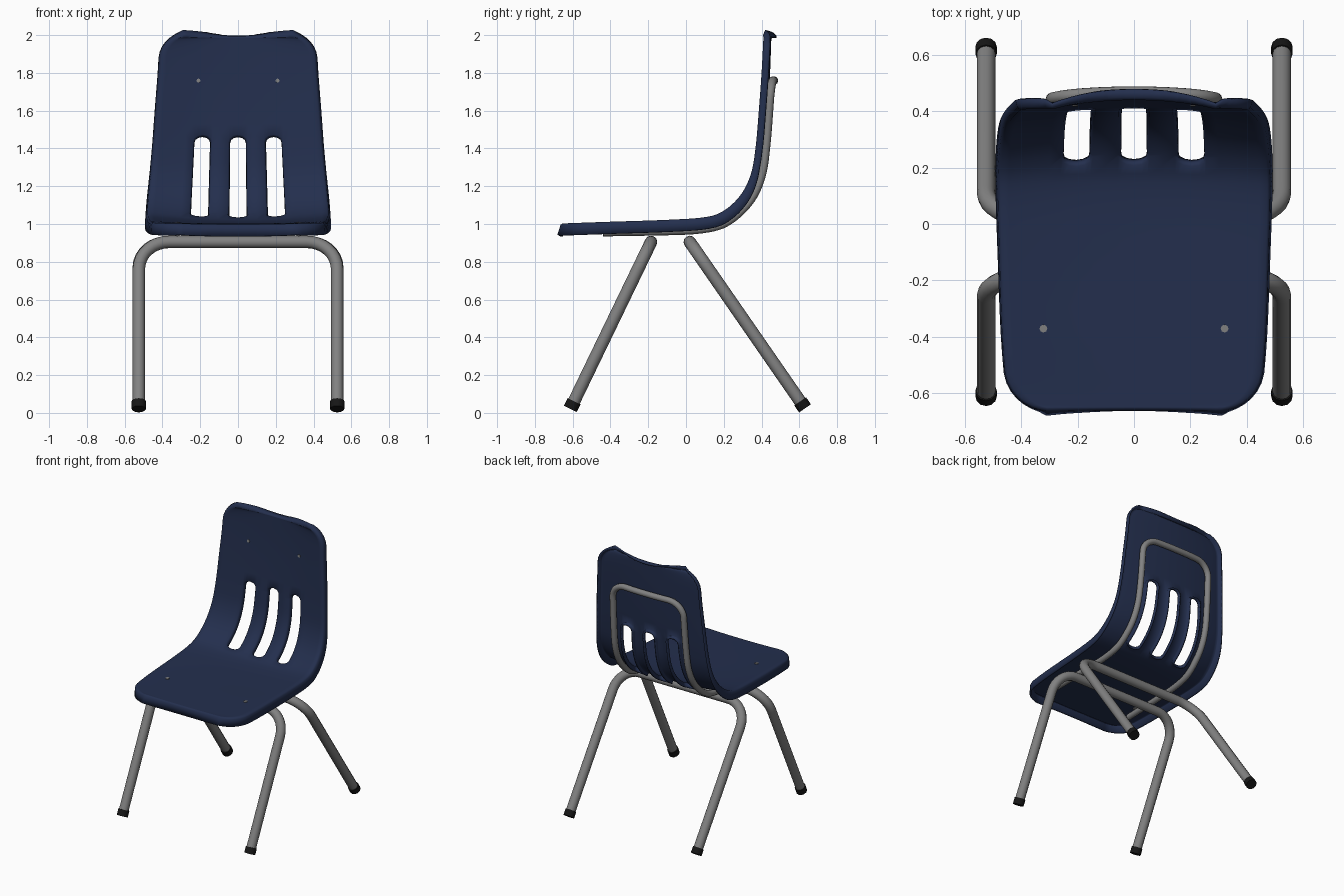
import bpy, bmesh, math
from mathutils import Vector

cube = bpy.data.objects.get("Cube")
if cube:
    bpy.data.objects.remove(cube, do_unlink=True)


def material(name, rgb, rough):
    m = bpy.data.materials.new(name)
    m.use_nodes = True
    m.diffuse_color = (*rgb, 1)
    bsdf = m.node_tree.nodes["Principled BSDF"]
    bsdf.inputs["Base Color"].default_value = (*rgb, 1)
    bsdf.inputs["Roughness"].default_value = rough
    return m


navy = material("navy plastic", (0.017, 0.028, 0.075), 0.5)
steel = material("grey steel", (0.22, 0.22, 0.22), 0.5)
rubber = material("black rubber", (0.008, 0.008, 0.008), 0.7)


def add_object(name, mesh, mat):
    ob = bpy.data.objects.new(name, mesh)
    bpy.context.collection.objects.link(ob)
    mesh.materials.clear()
    mesh.materials.append(mat)
    bpy.ops.object.select_all(action='DESELECT')
    ob.select_set(True)
    bpy.context.view_layer.objects.active = ob
    bpy.ops.object.shade_smooth_by_angle(angle=math.radians(50))
    return ob


def tube(name, pts, radius, mat, res=4):
    cu = bpy.data.curves.new(name, 'CURVE')
    cu.dimensions = '3D'
    cu.bevel_depth = radius
    cu.bevel_resolution = res
    cu.use_fill_caps = True
    sp = cu.splines.new('POLY')
    sp.points.add(len(pts) - 1)
    for p, co in zip(sp.points, pts):
        p.co = (*co, 1)
    tmp = bpy.data.objects.new(name + " path", cu)
    bpy.context.collection.objects.link(tmp)
    bpy.context.view_layer.update()
    mesh = bpy.data.meshes.new_from_object(
        tmp.evaluated_get(bpy.context.evaluated_depsgraph_get()))
    bpy.data.objects.remove(tmp, do_unlink=True)
    return add_object(name, mesh, mat)


# Shell stations from seat front to back top: y, z, half width, dish depth
STATIONS = [Vector(v) for v in (
    (-0.653, 1.003, 0.45, 0.005), (-0.40, 1.012, 0.47, 0.01),
    (-0.10, 1.022, 0.48, 0.018), (0.10, 1.036, 0.485, 0.025),
    (0.20, 1.07, 0.483, 0.035), (0.29, 1.155, 0.475, 0.04),
    (0.345, 1.27, 0.463, 0.038), (0.37, 1.42, 0.449, 0.035),
    (0.387, 1.62, 0.434, 0.035), (0.40, 1.80, 0.42, 0.033),
    (0.41, 1.988, 0.41, 0.03))]
LAST = len(STATIONS) - 1
FRONT_R, TOP_R = 0.13, 0.11


def station(s):
    i = min(max(int(s), 0), LAST - 1)
    t = s - i
    b, c = STATIONS[i], STATIONS[i + 1]
    a = STATIONS[i - 1] if i else 2 * b - c
    d = STATIONS[i + 2] if i + 2 <= LAST else 2 * c - b
    return 0.5 * (2 * b + (c - a) * t + (2 * a - 5 * b + 4 * c - d) * t**2
                  + (3 * b - a - 3 * c + d) * t**3)


def profile_normal(s):
    t = station(min(s + 0.02, LAST)) - station(max(s - 0.02, 0))
    return Vector((0, -t.y, t.x)).normalized()


def shell_point(u, s):
    y, z, w, dish = station(s)
    w -= 0.012
    # round the two front and two top corners
    for dist, r in ((y - STATIONS[0].x, FRONT_R), (STATIONS[LAST].y - z, TOP_R)):
        if dist < r:
            k = min((r - dist) / r, 1)
            w -= r * (1 - math.sqrt(1 - k * k))
    return Vector((u * w, y, z)) - profile_normal(s) * dish * (1 - u * u)


def spread(a, b, n):
    return [a + (b - a) * i / n for i in range(n)]


# Seat and back shell: a bent sheet with three slots and a turned-down rim
SLOT_LOW, SLOT_HIGH, SLOT_HALF = 3.9, 7.3, 0.12
SLOTS = (-0.43, 0, 0.43)
ACROSS = (-1, -0.85, -0.5, 0, 0.5, 0.85, 1)
cols = [c + SLOT_HALF * t for c in SLOTS for t in ACROSS]
cols += [side * u for side in (-1, 1) for u in (0.215, 0.64, 0.75, 0.86, 0.94, 1)]
cols.sort()
rows = [0.5 * (k / 7)**2 for k in range(7)] + spread(0.5, SLOT_LOW, 12)
rows += [SLOT_LOW] + spread(4.25, 7.05, 16) + [7.05] + spread(SLOT_HIGH, 9.42, 8)
rows += [LAST - 0.58 * (k / 7)**2 for k in range(7, -1, -1)]


def in_slot(u):
    return next((c for c in SLOTS if abs(u - c) < SLOT_HALF + 1e-4), None)


def rounded_row(u, s):
    c = in_slot(u)
    if c is None or s not in (SLOT_LOW, SLOT_HIGH):
        return s
    drop = 1 - math.sqrt(max(0, 1 - ((u - c) / SLOT_HALF)**2))
    return s + 0.3 * drop if s == SLOT_LOW else s - 0.2 * drop


bm = bmesh.new()
grid = [[bm.verts.new(shell_point(u, rounded_row(u, s))) for u in cols] for s in rows]
for j in range(len(rows) - 1):
    for i in range(len(cols) - 1):
        mid_u = (cols[i] + cols[i + 1]) / 2
        mid_s = (rows[j] + rows[j + 1]) / 2
        if in_slot(mid_u) is None or not SLOT_LOW < mid_s < SLOT_HIGH:
            bm.faces.new((grid[j][i], grid[j][i + 1], grid[j + 1][i + 1], grid[j + 1][i]))
bmesh.ops.delete(bm, geom=[v for v in bm.verts if not v.link_faces], context='VERTS')
bm.normal_update()

border = [e.link_loops[0] for e in bm.edges if e.is_boundary]
pairs = [(l.vert, l.link_loop_next.vert) for l in border]
outward = {}
for a, b in pairs:
    for v in (a, b):
        out = (b.co - a.co).normalized().cross(v.normal)
        outward[v] = outward.get(v, Vector()) + out
outer = {v for k in (0, -1) for v in grid[k]} | {r[k] for r in grid for k in (0, -1)}


def rim_depth(v):
    if v not in outer:
        return 0.03
    k = min(max((v.co.z - 1.05) / 0.25, 0), 1)
    return 0.064 + (0.038 - 0.064) * k


info = {v: (v.co.copy(), v.normal.copy(), o.normalized(), rim_depth(v))
        for v, o in outward.items()}
prev = {v: v for v in info}
for out, drop in ((0.009, 0.010), (0.012, None)):
    ring = {v: bm.verts.new(co + o * out - n * (drop or depth))
            for v, (co, n, o, depth) in info.items()}
    for a, b in pairs:
        bm.faces.new((prev[b], prev[a], ring[a], ring[b]))
    prev = ring
mesh = bpy.data.meshes.new("seat_shell")
bm.to_mesh(mesh)
bm.free()
shell = add_object("seat_shell", mesh, navy)
solid = shell.modifiers.new("Thickness", 'SOLIDIFY')
solid.thickness = 0.012
solid.offset = -1


# Leg frames: bent tubes passing under the seat, with rubber feet
LEG_X, BEND = 0.525, 0.16
for label, top, foot in (("front", (-0.185, 0.905), (-0.612, 0.021)),
                         ("back", (0.02, 0.905), (0.63, 0.024))):
    top_c = Vector((0, *top))
    foot_c = Vector((0, *foot))
    down = (foot_c - top_c).normalized()
    half = [Vector((LEG_X, 0, 0)) + foot_c - down * 0.02]
    for k in range(9):
        a = math.pi / 2 * k / 8
        half.append(top_c + Vector((LEG_X - BEND * (1 - math.cos(a)), 0, 0))
                    + down * BEND * (1 - math.sin(a)))
    flip = [Vector((-p.x, p.y, p.z)) for p in reversed(half)]
    tube(label + "_legs", half + flip, 0.033, steel)
    for side, x in (("left", LEG_X), ("right", -LEG_X)):
        end = foot_c + Vector((x, 0, 0))
        tube(f"{label}_{side}_foot", [end - down * 0.045, end], 0.038, rubber)


# Support loop under the seat and up behind the back
def behind(x, s):
    k = min(max((s - 2.5) / 2, 0), 1)
    gap = 0.05 + (0.036 - 0.05) * k
    return shell_point(x / station(s)[2], s) - profile_normal(s) * gap


path = [(0.33 - 0.03 * k / 40, 0.85 + 7.35 * k / 40) for k in range(40)]
for k in range(9):
    a = math.pi / 2 * k / 8
    path.append((0.30 - 0.12 * (1 - math.cos(a)), 8.2 + 0.6 * math.sin(a)))
path += [(0.12, 8.8), (0.06, 8.8)]
path += [(-x, s) for x, s in reversed(path)]
tube("support_loop", [behind(x, s) for x, s in path], 0.022, steel)

# Rivets on the seat and back
for label, x, s in (("seat", 0.33, 1.1), ("back", 0.215, 8.78)):
    for side, sign in (("left", 1), ("right", -1)):
        p = shell_point(sign * x / station(s)[2], s)
        n = profile_normal(s)
        tube(f"{label}_{side}_rivet", [p - n * 0.02, p + n * 0.004],
             0.014 if label == "seat" else 0.011, steel, 2)
